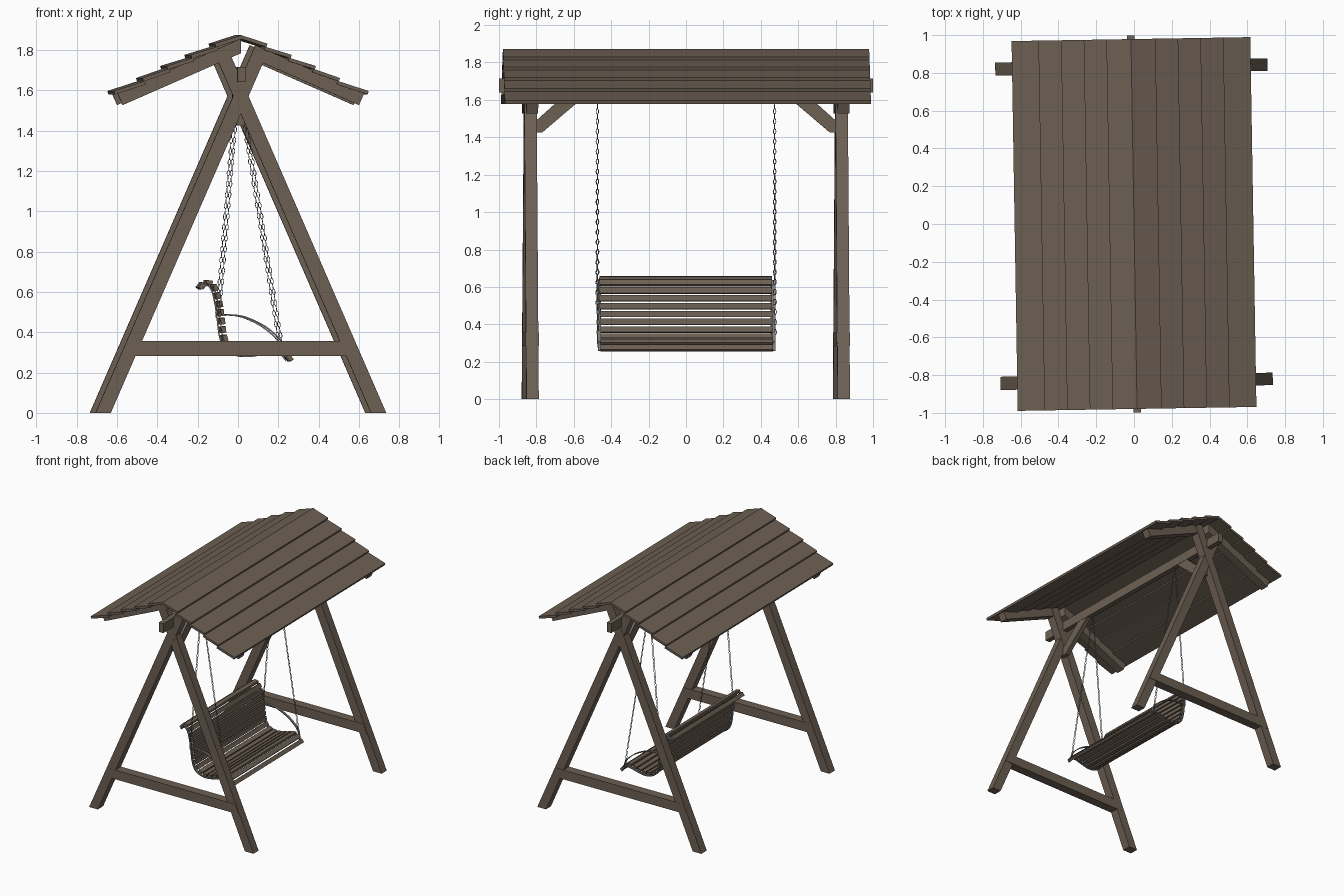
import bpy, bmesh, math
from mathutils import Vector, Matrix

if "Cube" in bpy.data.objects:
    bpy.data.objects.remove(bpy.data.objects["Cube"])

def material(name, rgb):
    m = bpy.data.materials.new(name)
    m.diffuse_color = (*rgb, 1)
    m.use_nodes = True
    m.node_tree.nodes["Principled BSDF"].inputs["Base Color"].default_value = m.diffuse_color
    return m

WOOD = material("brown wood", (0.152, 0.116, 0.087))
STEEL = material("grey steel", (0.2, 0.2, 0.205))
TURN = Matrix.Rotation(math.radians(0.95), 4, 'Z')   # whole model is turned slightly

def finish(name, bm, mat, smooth=False):
    bmesh.ops.recalc_face_normals(bm, faces=bm.faces[:])
    bm.transform(TURN)
    me = bpy.data.meshes.new(name)
    bm.to_mesh(me)
    bm.free()
    me.materials.append(mat)
    for p in me.polygons:
        p.use_smooth = smooth
    ob = bpy.data.objects.new(name, me)
    bpy.context.collection.objects.link(ob)
    return ob

def prism(bm, pts, lo, hi, axis='y'):
    """Extrude a 2D profile: (x,z) along y, or (y,z) along x."""
    def at(p, h):
        return (p[0], h, p[1]) if axis == 'y' else (h, p[0], p[1])
    a = [bm.verts.new(at(p, lo)) for p in pts]
    b = [bm.verts.new(at(p, hi)) for p in pts]
    bm.faces.new(a)
    bm.faces.new(b[::-1])
    n = len(pts)
    for i in range(n):
        j = (i + 1) % n
        bm.faces.new((a[i], b[i], b[j], a[j]))

def part(name, pts, lo, hi, axis='y', mat=WOOD):
    bm = bmesh.new()
    prism(bm, pts, lo, hi, axis)
    return finish(name, bm, mat)

def flip(pts):
    return [(-x, z) for x, z in pts]

def spline(pts, n=12):
    """Dense Catmull-Rom curve through the points."""
    P = [Vector(p) for p in pts]
    P = [2 * P[0] - P[1]] + P + [2 * P[-1] - P[-2]]
    out = []
    for i in range(1, len(P) - 2):
        a, b, c, d = P[i - 1:i + 3]
        for k in range(n):
            t = k / n
            out.append(0.5 * (2 * b + (c - a) * t + (2 * a - 5 * b + 4 * c - d) * t * t
                              + (3 * b - a - 3 * c + d) * t ** 3))
    return out + [P[-2]]

def resample(path, step):
    """Points and unit tangents at even spacing."""
    out, travelled, target = [], 0.0, step / 2
    for a, b in zip(path, path[1:]):
        L = (b - a).length
        while target <= travelled + L:
            out.append((a + (b - a) * ((target - travelled) / L), (b - a) / L))
            target += step
        travelled += L
    return out

def strip(name, samples, inner, outer, y, w):
    """Flat bar bent along an x,z path."""
    bm = bmesh.new()
    rows = []
    for p, t in samples:
        n = Vector((-t.y, t.x))
        q, r = p + n * inner, p + n * outer
        rows.append([bm.verts.new(v) for v in ((q.x, y - w, q.y), (q.x, y + w, q.y),
                                               (r.x, y + w, r.y), (r.x, y - w, r.y))])
    for a, b in zip(rows, rows[1:]):
        for i in range(4):
            j = (i + 1) % 4
            bm.faces.new((a[i], a[j], b[j], b[i]))
    bm.faces.new(rows[0])
    bm.faces.new(rows[-1])
    return finish(name, bm, STEEL)

# A-frames: crossed legs, rafters, cross bar and brace at each end
leg = [(-0.721, 0), (-0.645, 0), (0.136, 1.795), (0.072, 1.8235)]
rafter = [(0.0, 1.855), (0.612, 1.586), (0.586, 1.526), (0.0, 1.783)]
right_rafter = [(0.10, 1.811), (0.612, 1.586), (0.586, 1.526), (0.10, 1.739)]
bar = [(-0.595, 0.283), (0.595, 0.283), (0.563, 0.357), (-0.563, 0.357)]
brace = [(-0.83, 1.425), (-0.77, 1.425), (-0.515, 1.642), (-0.63, 1.642), (-0.80, 1.49), (-0.83, 1.49)]
for s, end in ((-1, "front"), (1, "back")):
    y = 0.832 * s
    part(end + "_left_leg", leg, y - 0.035, y + 0.035)
    part(end + "_right_leg", flip(leg), y - 0.033, y + 0.033)
    part(end + "_left_rafter", flip(rafter), y - 0.034, y + 0.034)
    part(end + "_right_rafter", right_rafter, y - 0.032, y + 0.032)
    part(end + "_cross_bar", bar, y - 0.036, y + 0.036)
    part(end + "_brace", brace if s < 0 else flip(brace), -0.018, 0.018, 'x')

# Ridge beam carrying the swing
part("ridge_beam", [(-0.02, 1.64), (0.02, 1.64), (0.02, 1.715), (-0.02, 1.715)], -0.999, 0.999)

# Lapped roof boards, five each side
edges = [Vector(p) for p in ((0, 1.891), (0.13, 1.83), (0.25, 1.775), (0.37, 1.72), (0.49, 1.66), (0.632, 1.596))]
T = 0.018
for i in range(5):
    low = edges[i + 1]
    high = edges[i] - Vector((0, T))
    d = (low - high).normalized()
    n = Vector((-d.y, d.x))
    if i:
        high = high - d * 0.012
    pts = [tuple(v) for v in (high, low, low - n * T, high - n * T)]
    part("roof_board_right_%d" % (i + 1), pts, -0.979, 0.979)
    part("roof_board_left_%d" % (i + 1), flip(pts), -0.979, 0.979)

# Bench slats along a curled side profile
path = spline([(-0.198, 0.612), (-0.172, 0.642), (-0.138, 0.643), (-0.112, 0.61), (-0.094, 0.54),
               (-0.083, 0.46), (-0.073, 0.385), (-0.05, 0.325), (0, 0.296), (0.06, 0.292),
               (0.13, 0.308), (0.185, 0.32), (0.222, 0.305), (0.256, 0.265)])
bm = bmesh.new()
for p, t in resample(path, 0.0425):
    n = Vector((-t.y, t.x))
    prism(bm, [tuple(p + t * a + n * b) for a, b in
               ((-0.016, -0.009), (0.016, -0.009), (0.016, 0.011), (-0.016, 0.011))], -0.461, 0.461)
finish("bench_slats", bm, WOOD)

# Steel side frames, armrests and chains
arm = spline([(-0.09, 0.483), (-0.04, 0.485), (0.03, 0.474), (0.12, 0.432), (0.185, 0.38), (0.215, 0.34), (0.222, 0.30)])

def chain(name, a, b):
    bm = bmesh.new()
    axis = b - a
    count = round(axis.length / 0.027)
    rot = axis.to_track_quat('Z', 'Y').to_matrix()
    for k in range(count):
        c = a + axis * ((k + 0.5) / count)
        spin = Matrix.Rotation(math.radians(90 * (k % 2)), 3, 'Z')
        rings = []
        for i in range(10):
            u = 2 * math.pi * i / 10
            ring = []
            for j in range(5):
                v = 2 * math.pi * j / 5
                local = Vector(((0.0065 + 0.002 * math.cos(v)) * math.cos(u), 0.002 * math.sin(v),
                                (0.0145 + 0.002 * math.cos(v)) * math.sin(u)))
                ring.append(bm.verts.new(c + rot @ (spin @ local)))
            rings.append(ring)
        for i in range(10):
            r, q = rings[i], rings[(i + 1) % 10]
            for j in range(5):
                m = (j + 1) % 5
                bm.faces.new((r[j], q[j], q[m], r[m]))
    finish(name, bm, STEEL, True)

for s, end in ((-1, "front"), (1, "back")):
    strip(end + "_bench_frame", resample(path, 0.02), -0.015, -0.009, 0.464 * s, 0.010)
    strip(end + "_armrest", resample(arm, 0.02), -0.003, 0.004, 0.467 * s, 0.009)
    y = 0.474 * s
    chain(end + "_rear_chain", Vector((0.0, y, 1.66)), Vector((-0.10, y, 0.475)))
    chain(end + "_fore_chain", Vector((0.0, y, 1.66)), Vector((0.21, y, 0.345)))
